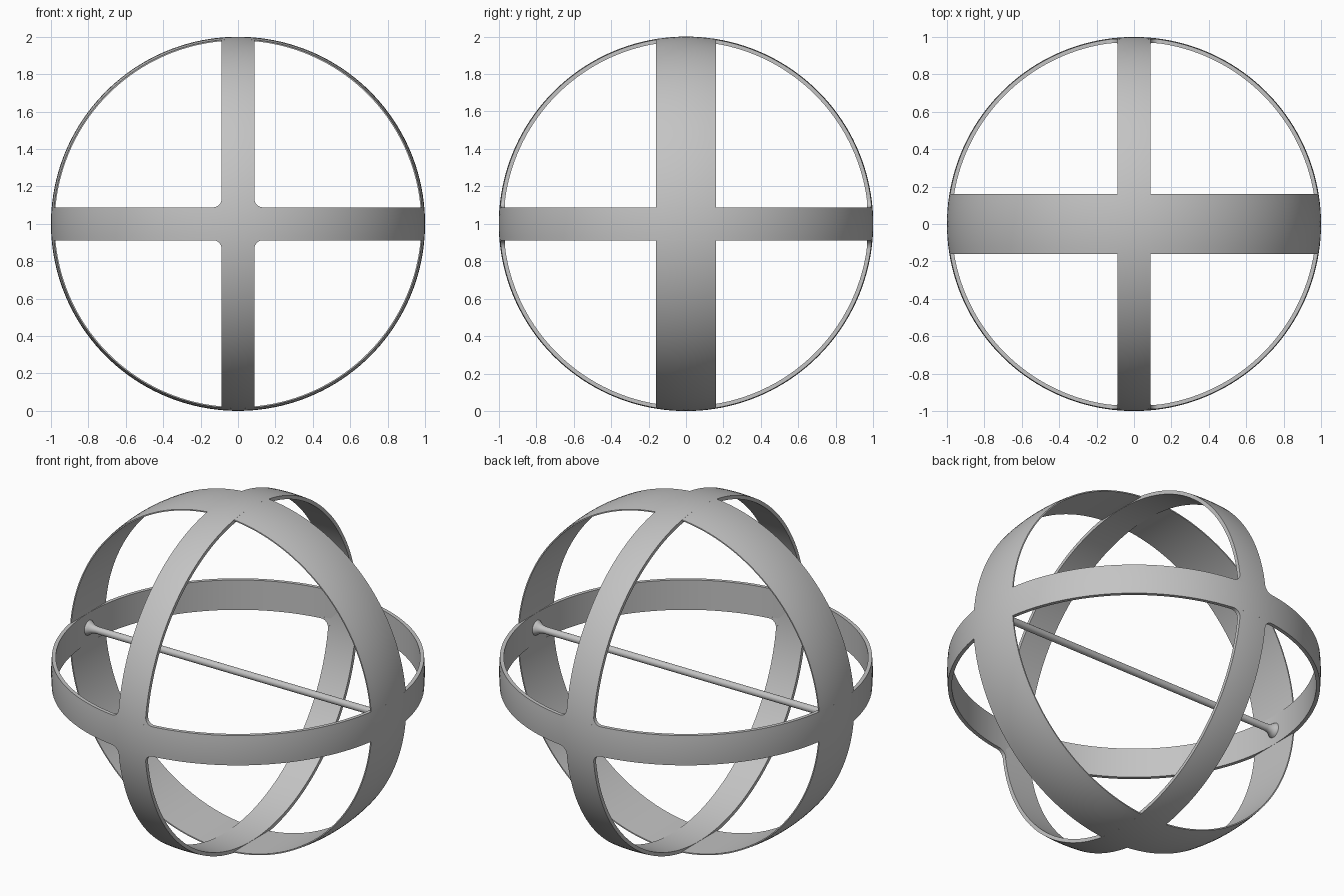
import bpy, bmesh, math
from mathutils import Matrix

cube = bpy.data.objects.get("Cube")
if cube:
    bpy.data.objects.remove(cube, do_unlink=True)

CENTRE = Matrix.Translation((0, 0, 1))
RADIUS = 1.0

metal = bpy.data.materials.new("grey metal")
metal.use_nodes = True
metal.diffuse_color = (0.55, 0.55, 0.55, 1)
metal.node_tree.nodes["Principled BSDF"].inputs["Base Color"].default_value = (0.55, 0.55, 0.55, 1)


def finish(name, bm):
    bmesh.ops.remove_doubles(bm, verts=bm.verts, dist=1e-5)
    bmesh.ops.recalc_face_normals(bm, faces=bm.faces)
    bm.transform(CENTRE)
    mesh = bpy.data.meshes.new(name)
    bm.to_mesh(mesh)
    bm.free()
    mesh.materials.append(metal)
    obj = bpy.data.objects.new(name, mesh)
    bpy.context.collection.objects.link(obj)
    bpy.ops.object.select_all(action='DESELECT')
    obj.select_set(True)
    bpy.context.view_layer.objects.active = obj
    bpy.ops.object.shade_smooth_by_angle(angle=math.radians(35))
    return obj


def lathe(name, profile, turn, closed, steps):
    """Revolve (radius, height) points about z, then turn the result."""
    bm = bmesh.new()
    rings = []
    for i in range(steps):
        a = 2 * math.pi * i / steps
        rings.append([bm.verts.new((r * math.cos(a), r * math.sin(a), h)) for r, h in profile])
    count = len(profile)
    for i in range(steps):
        p, q = rings[i], rings[(i + 1) % steps]
        for j in range(count if closed else count - 1):
            k = (j + 1) % count
            bm.faces.new((p[j], q[j], q[k], p[k]))
    bm.transform(turn)
    return finish(name, bm)


def band(name, half_width, inner, turn):
    """Hoop with a ball-shaped outside and a straight inside."""
    heights = [half_width * (i / 4 - 1) for i in range(9)]
    profile = [(math.sqrt(RADIUS ** 2 - h * h), h) for h in heights]
    profile += [(inner, half_width), (inner, -half_width)]
    return lathe(name, profile, turn, True, 160)


# Three crossing hoops
about_x = Matrix.Rotation(math.pi / 2, 4, 'Y')
about_y = Matrix.Rotation(math.pi / 2, 4, 'X')
NARROW, WIDE = 0.088, 0.161
band("level_band", NARROW, 0.975, Matrix.Identity(4))
band("front_to_back_band", NARROW, 0.975, about_x)
band("side_to_side_band", WIDE, 0.98, about_y)


# Rounded corners where the narrow hoops cross, front and back
def corner_fillets(name, side):
    bm = bmesh.new()
    size, steps = 0.045, 8
    for sx in (-1, 1):
        for sz in (-1, 1):
            outline = [(NARROW - 0.01, NARROW - 0.01), (NARROW + size, NARROW - 0.01)]
            for i in range(steps + 1):
                a = math.pi / 2 * i / steps
                outline.append((NARROW + size * (1 - math.sin(a)),
                                NARROW + size * (1 - math.cos(a))))
            outline.append((NARROW - 0.01, NARROW + size))
            layers = []
            for r in (RADIUS, 0.978):
                layers.append([bm.verts.new((sx * x, side * math.sqrt(r * r - x * x - z * z), sz * z))
                               for x, z in outline])
            outer, inner = layers
            n = len(outline)
            for i in range(n):
                j = (i + 1) % n
                bm.faces.new((outer[i], outer[j], inner[j], inner[i]))
                if 0 < i < n - 1:
                    bm.faces.new((outer[0], outer[i], outer[j]))
                    bm.faces.new((inner[0], inner[j], inner[i]))
    return finish(name, bm)


corner_fillets("front_corner_fillets", -1)
corner_fillets("back_corner_fillets", 1)

# Thin axle across the middle, flared at both ends
flare = [(0.045, 0.985), (0.042, 0.972), (0.034, 0.96), (0.025, 0.945), (0.02, 0.92)]
axle = [(r, -h) for r, h in flare] + [(r, h) for r, h in reversed(flare)]
lathe("axle", axle, about_x, False, 32)
